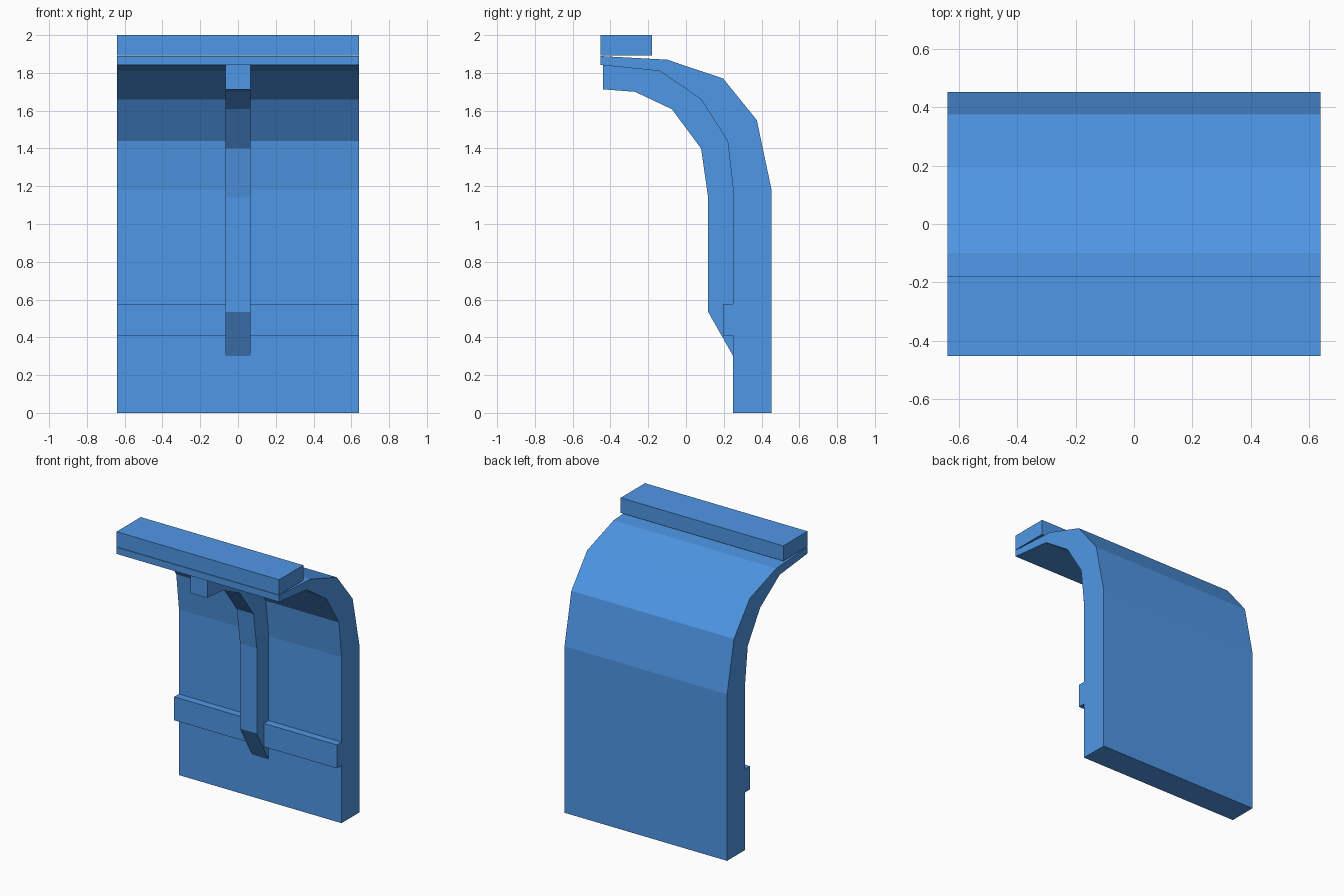
import bpy, bmesh

if "Cube" in bpy.data.objects:
    bpy.data.objects.remove(bpy.data.objects["Cube"])

# Single blue paint shared by every part
blue = bpy.data.materials.new("blue_paint")
blue.diffuse_color = (0.078, 0.309, 0.791, 1)
blue.use_nodes = True
blue.node_tree.nodes["Principled BSDF"].inputs["Base Color"].default_value = blue.diffuse_color


def extrude_profile(name, profile, half_width):
    """Solid made by sweeping a closed (y, z) outline across x."""
    bm = bmesh.new()
    face = bm.faces.new([bm.verts.new((-half_width, y, z)) for y, z in profile])
    swept = bmesh.ops.extrude_face_region(bm, geom=[face])
    verts = [v for v in swept["geom"] if isinstance(v, bmesh.types.BMVert)]
    bmesh.ops.translate(bm, verts=verts, vec=(2 * half_width, 0, 0))
    bmesh.ops.recalc_face_normals(bm, faces=bm.faces)
    mesh = bpy.data.meshes.new(name)
    bm.to_mesh(mesh)
    bm.free()
    mesh.materials.append(blue)
    obj = bpy.data.objects.new(name, mesh)
    bpy.context.collection.objects.link(obj)
    return obj


def rect(y0, y1, z0, z1):
    return [(y0, z0), (y1, z0), (y1, z1), (y0, z1)]


HALF_WIDTH = 0.64
outer = [(0.452, 0), (0.452, 1.185), (0.375, 1.55), (0.197, 1.77),
         (-0.10, 1.87), (-0.452, 1.889)]
inner_curve = [(-0.14, 1.81), (0.08, 1.66), (0.22, 1.44), (0.25, 1.18)]

# Curved wall panel: upright wall bending over into a ceiling
extrude_profile("wall_panel",
                outer + [(-0.452, 1.842)] + inner_curve + [(0.25, 0)], HALF_WIDTH)

# Central rib following the inside of the wall
rib_face = [(-0.44, 1.841), (-0.44, 1.713), (-0.27, 1.70), (-0.075, 1.608),
            (0.08, 1.40), (0.117, 1.14), (0.117, 0.535), (0.25, 0.30)]
extrude_profile("rib", rib_face + inner_curve[::-1], 0.066)

# Horizontal rail low on the wall
extrude_profile("wall_rail", rect(0.197, 0.25, 0.41, 0.577), HALF_WIDTH)

# Beam resting along the front top edge
extrude_profile("top_beam", rect(-0.452, -0.18, 1.892, 2.0), HALF_WIDTH)
